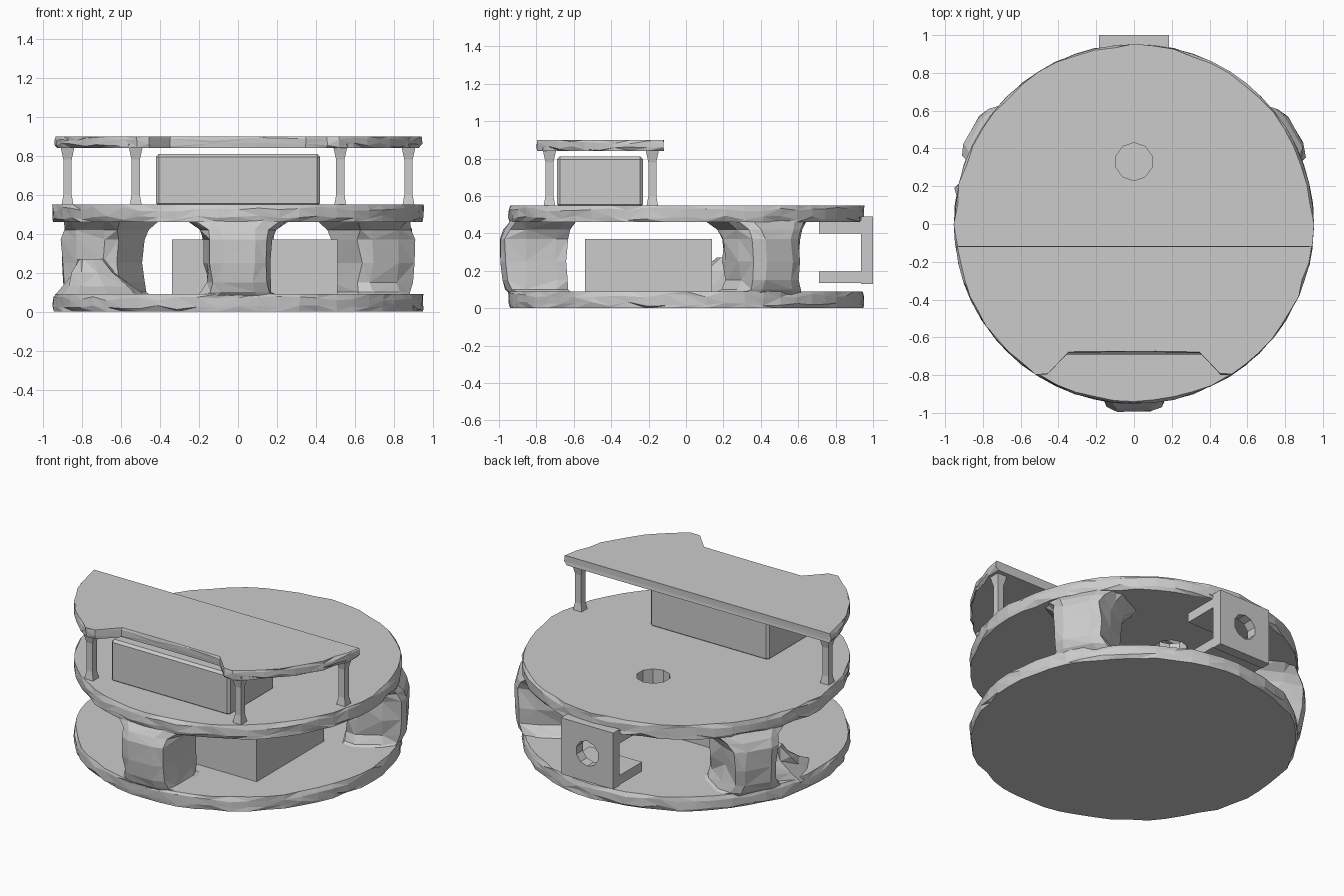
import bpy, bmesh, math, random
from mathutils import Vector, Matrix

random.seed(4)
if "Cube" in bpy.data.objects:
    bpy.data.objects.remove(bpy.data.objects["Cube"])

grey = bpy.data.materials.new("plain_grey")
grey.use_nodes = True
COLOUR = (0.6, 0.6, 0.6, 1)
grey.diffuse_color = COLOUR
grey.node_tree.nodes["Principled BSDF"].inputs["Base Color"].default_value = COLOUR


def finish(name, bm):
    bmesh.ops.recalc_face_normals(bm, faces=bm.faces)
    mesh = bpy.data.meshes.new(name)
    bm.to_mesh(mesh)
    bm.free()
    mesh.materials.append(grey)
    ob = bpy.data.objects.new(name, mesh)
    bpy.context.collection.objects.link(ob)
    return ob


def loft(name, rings, matrix=Matrix()):
    """Closed skin through rings of matching point counts."""
    bm = bmesh.new()
    loops = [[bm.verts.new(matrix @ Vector(p)) for p in ring] for ring in rings]
    n = len(loops[0])
    for low, high in zip(loops, loops[1:]):
        for i in range(n):
            j = (i + 1) % n
            if random.random() < 0.5:
                tris = (low[i], low[j], high[j]), (low[i], high[j], high[i])
            else:
                tris = (low[i], low[j], high[i]), (low[j], high[j], high[i])
            for t in tris:
                bm.faces.new(t)
    bm.faces.new(loops[0][::-1])
    bm.faces.new(loops[-1])
    return finish(name, bm)


def box(name, lo, hi):
    bm = bmesh.new()
    bmesh.ops.create_cube(bm, size=1)
    lo, hi = Vector(lo), Vector(hi)
    for v in bm.verts:
        v.co = Vector([(lo[k] + hi[k]) / 2 + v.co[k] * (hi[k] - lo[k]) for k in range(3)])
    return finish(name, bm)


def cut(target, x, y, z, radius, rotation=(0, 0, 0)):
    bpy.ops.mesh.primitive_cylinder_add(vertices=10, radius=radius, depth=0.3,
                                        location=(x, y, z), rotation=rotation)
    cutter = bpy.context.object
    cutter.name = target.name + "_hole_cutter"
    cutter.hide_render = True
    cutter.hide_set(True)
    mod = target.modifiers.new("hole", "BOOLEAN")
    mod.operation, mod.solver, mod.object = "DIFFERENCE", "EXACT", cutter


def rough_plate(name, outline, z0, z1):
    """Plate whose rim is chipped at random."""
    rings = []
    for t, chip in ((0, 0.025), (0.25, 0.008), (0.75, 0.008), (1, 0.02)):
        ring = []
        for x, y in outline:
            s = 1 - random.uniform(0, chip)
            wobble = random.uniform(-0.012, 0.012) if 0 < t < 1 else 0
            ring.append((x * s, y * s, z0 + t * (z1 - z0) + wobble))
        rings.append(ring)
    return loft(name, rings)


# Round base and middle decks
R = 0.955
circle = [(R * math.cos(a), R * math.sin(a))
          for a in (math.tau * i / 56 for i in range(56))]
rough_plate("base_deck", circle, 0, 0.09)
middle = rough_plate("middle_deck", circle, 0.46, 0.55)
cut(middle, 0, 0.33, 0.5, 0.1)

# Partial top deck with a notched front edge
BACK, FRONT = -0.12, -0.80
a0, a1 = math.asin(-BACK / R), math.asin(-FRONT / R)
arc = [(R * math.cos(a0 + (a1 - a0) * i / 9), -R * math.sin(a0 + (a1 - a0) * i / 9))
       for i in range(10)]
half = arc + [(0.46, FRONT), (0.35, -0.685), (0.12, -0.68)]
top = half + [(-x, y) for x, y in reversed(half)]
rough_plate("top_deck", top, 0.84, 0.90)


# Three broad pillars, flared where they meet the decks
def pillar(name, angle):
    rings = []
    for z, w, inner, outer in ((0.06, 0.24, 0.6, 0.93), (0.1, 0.18, 0.64, 0.97),
                               (0.15, 0.16, 0.64, 0.99), (0.25, 0.165, 0.65, 1.0),
                               (0.37, 0.165, 0.64, 1.0), (0.42, 0.19, 0.63, 0.98),
                               (0.48, 0.27, 0.58, 0.93)):
        side = [(inner, 0.85), (inner + 0.06, 1), (0.86, 1), (outer - 0.03, 0.85), (outer, 0.5)]
        pts = [(r, w * s) for r, s in side] + [(r, -w * s) for r, s in reversed(side)]
        rings.append([(r + random.uniform(-0.012, 0), u + random.uniform(-0.015, 0.015), z)
                      for r, u in pts])
    loft(name, rings, Matrix.Rotation(math.radians(angle), 4, "Z"))


pillar("front_pillar", -90)
pillar("left_pillar", 30)
pillar("right_pillar", 150)

# Rough lump on the base beside the right pillar
rings = []
for z, s in ((0.07, 1), (0.13, 0.75), (0.2, 0.5), (0.27, 0.3)):
    rings.append([(-0.7 - 0.08 * (1 - s) + 0.28 * s * math.cos(a) * random.uniform(0.7, 1),
                   0.12 + 0.16 * (1 - s) + 0.28 * s * math.sin(a) * random.uniform(0.7, 1), z)
                  for a in (math.tau * i / 9 for i in range(9))])
loft("base_lump", rings)

# Slim posts holding the top deck, widening at both ends
for side, label in ((1, "left"), (-1, "right")):
    for place, x, y in (("rear", 0.875, -0.18), ("front", 0.525, -0.73)):
        rings = []
        for z, w in ((0.54, 0.045), (0.6, 0.03), (0.78, 0.03), (0.86, 0.055)):
            rings.append([(side * x + w * math.cos(a), y + w * math.sin(a), z)
                          for a in (math.pi / 4 + math.pi / 2 * i for i in range(4))])
        loft(f"{place}_{label}_post", rings)

# Housings on the base and middle decks
box("lower_housing", (-0.34, -0.54, 0.08), (0.51, 0.14, 0.37))
upper = box("upper_housing", (-0.42, -0.69, 0.54), (0.42, -0.23, 0.81))
bevel = upper.modifiers.new("soft_edges", "BEVEL")
bevel.width, bevel.segments = 0.015, 1

# Rear bracket: drilled plate with two arms reaching inward
plate = box("bracket_plate", (-0.185, 0.935, 0.13), (0.185, 1.0, 0.49))
cut(plate, 0, 0.97, 0.31, 0.08, (math.pi / 2, 0, 0))
box("bracket_upper_arm", (-0.185, 0.71, 0.40), (0.185, 0.94, 0.47))
box("bracket_lower_arm", (-0.185, 0.71, 0.135), (0.185, 0.94, 0.195))
